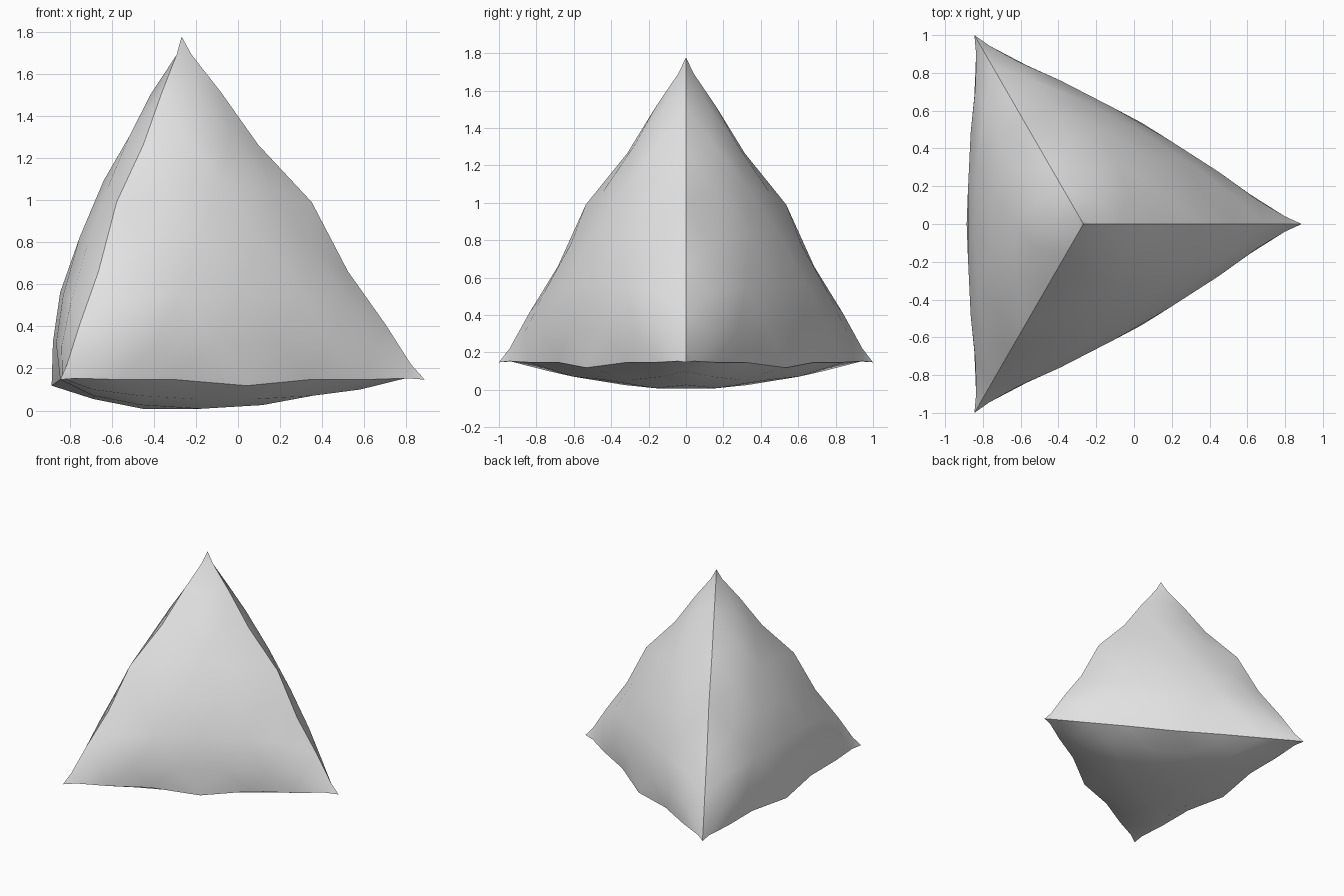
import bpy, bmesh, math
from mathutils import Vector

if "Cube" in bpy.data.objects:
    bpy.data.objects.remove(bpy.data.objects["Cube"])

N = 8                                                   # segments along each edge
SPACING = [0, .049, .16, .315, .5, .685, .84, .951, 1]   # points crowd towards the corners
RIDGE = [0, -.011, 0, 0, .05, 0, 0, -.011, 0]            # edge offset, peaked in the middle
BULGE = .147                                            # height of the face cushion

CORNERS = [Vector(c) for c in ((-.845, -1, .147), (-.845, 1, .147),
                               (.887, 0, .147), (-.268, 0, 1.777))]
CENTRE = sum(CORNERS, Vector()) / 4


def grid_point(tri, idx):
    """Position of one grid point on a cushioned triangular face."""
    g = [SPACING[i] for i in idx]
    if 0 in idx:                                        # on a ridge
        w = [v / sum(g) for v in g]
        p = sum((c * v for c, v in zip(tri, w)), Vector())
        ends = [c for c, i in zip(tri, idx) if i]
        if len(ends) == 2:
            out = ((ends[0] + ends[1]) / 2 - CENTRE).normalized()
            p += out * RIDGE[max(idx)]
        return p
    w = [(v / sum(g) + i / N) / 2 for v, i in zip(g, idx)]
    p = sum((c * v for c, v in zip(tri, w)), Vector())
    out = (sum(tri, Vector()) / 3 - CENTRE).normalized()
    return p + out * BULGE * (27 * w[0] * w[1] * w[2]) ** .65


bm = bmesh.new()
shared, patch = {}, {}


def vert(tri, i, j):
    p = grid_point(tri, (i, j, N - i - j))
    key = tuple(round(v, 4) + 0.0 for v in p)
    if key not in shared:
        shared[key] = bm.verts.new(p)
    return shared[key]


# four cushioned faces sharing their ridge points
for n in range(4):
    tri = [c for k, c in enumerate(CORNERS) if k != n]
    for i in range(N):
        for j in range(N - i):
            cells = [((i, j), (i + 1, j), (i, j + 1))]
            if i + j < N - 1:
                cells.append(((i + 1, j), (i + 1, j + 1), (i, j + 1)))
            for cell in cells:
                f = bm.faces.new([vert(tri, *c) for c in cell])
                f.smooth = True
                patch[f] = n

bmesh.ops.remove_doubles(bm, verts=bm.verts[:], dist=.0005)
bmesh.ops.recalc_face_normals(bm, faces=bm.faces[:])

# keep the six ridges crisp
for e in bm.edges:
    if len({patch[f] for f in e.link_faces}) > 1:
        e.smooth = False

mesh = bpy.data.meshes.new("cushioned_tetrahedron")
bm.to_mesh(mesh)
bm.free()
obj = bpy.data.objects.new("cushioned_tetrahedron", mesh)
bpy.context.collection.objects.link(obj)

grey = bpy.data.materials.new("light_grey")
grey.diffuse_color = (.8, .8, .8, 1)
grey.use_nodes = True
grey.node_tree.nodes["Principled BSDF"].inputs["Base Color"].default_value = grey.diffuse_color
mesh.materials.append(grey)
